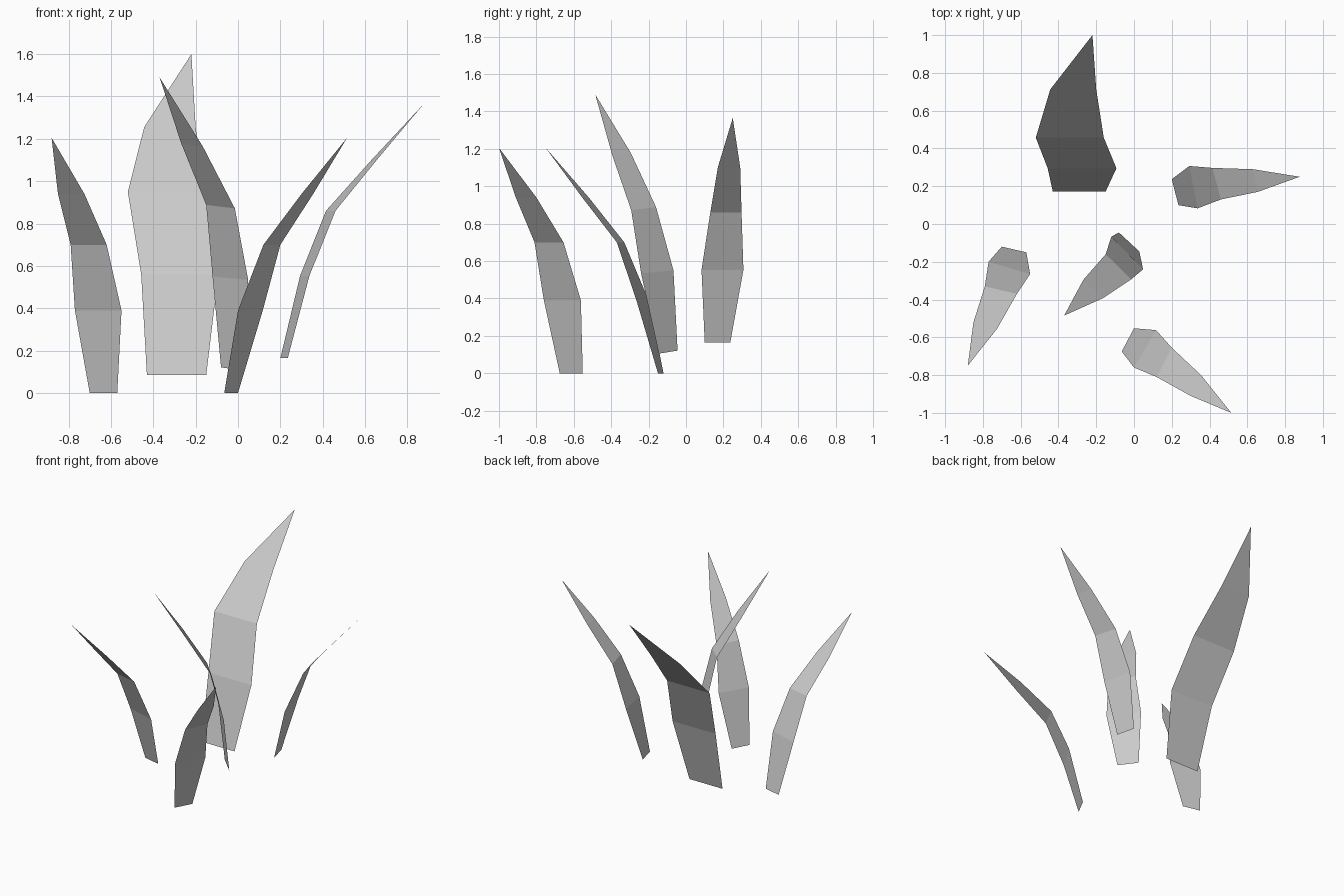
import bpy
import bmesh


def blade(name, heights, left, right, tip, tilt=0.0):
    """Tapered leaf: paired plan points at each height, closing in a tip."""
    bm = bmesh.new()
    rows = []
    for z, a, b in zip(heights, left, right):
        rows.append((bm.verts.new((*a, z + tilt)), bm.verts.new((*b, z - tilt))))
    for (a, b), (c, d) in zip(rows, rows[1:]):
        bm.faces.new((a, b, d, c))
    a, b = rows[-1]
    bm.faces.new((a, b, bm.verts.new((*tip, heights[-1]))))
    mesh = bpy.data.meshes.new(name)
    bm.to_mesh(mesh)
    bm.free()
    obj = bpy.data.objects.new(name, mesh)
    bpy.context.collection.objects.link(obj)


# Two front blades rooted on the ground
ground = (0, 0.39, 0.70, 0.94, 1.205)
blade("left_blade", ground,
      [(-.70, -.12), (-.77, -.20), (-.79, -.33), (-.85, -.52)],
      [(-.57, -.15), (-.55, -.265), (-.62, -.37), (-.725, -.555)],
      (-.88, -.75))
blade("front_blade", ground,
      [(-.065, -.675), (0, -.76), (.12, -.81), (.30, -.91)],
      [(0, -.552), (.117, -.562), (.20, -.655), (.355, -.80)],
      (.515, -1.0))

# Middle blade, slightly tilted
blade("middle_blade", (.113, .542, .88, 1.17, 1.49),
      [(-.08, -.045), (-.12, -.067), (-.15, -.16), (-.268, -.295)],
      [(.028, -.145), (.048, -.24), (-.015, -.293), (-.165, -.393)],
      (-.37, -.485), tilt=.008)

# Right blade
blade("right_blade", (.165, .553, .86, 1.10, 1.365),
      [(.20, .237), (.293, .307), (.415, .297), (.63, .29)],
      [(.235, .10), (.337, .083), (.46, .13), (.655, .17)],
      (.877, .25))

# Broad back blade
blade("back_blade", (.085, .56, .95, 1.255, 1.6),
      [(-.43, .172), (-.457, .295), (-.52, .457), (-.443, .713)],
      [(-.15, .172), (-.093, .295), (-.16, .457), (-.20, .713)],
      (-.22, 1.0))
